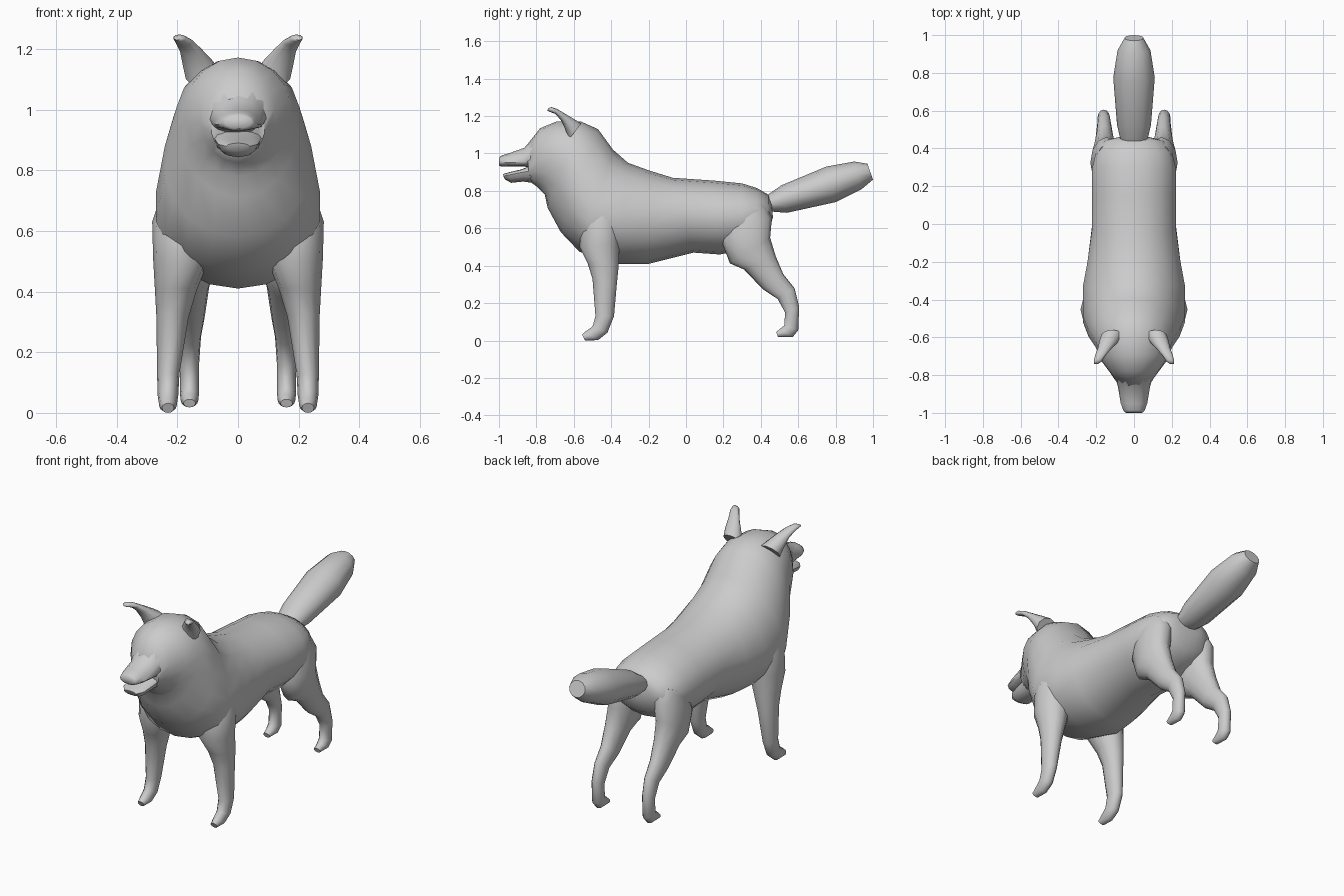
import bpy, bmesh
from math import sin, cos, pi, radians


def loft(name, rings, sides=14, mirror=False):
    """Skin rings: ((y,z) one edge, (y,z) opposite edge, centre x, half width, widest fraction)."""
    bm = bmesh.new()
    loops = []
    for (ya, za), (yb, zb), xc, w, f in rings:
        loop = []
        for i in range(sides):
            a = 2 * pi * i / sides
            c = cos(a)
            t = f * (1 - c) if c > 0 else f - (1 - f) * c
            loop.append(bm.verts.new((xc + w * sin(a), ya + (yb - ya) * t, za + (zb - za) * t)))
        loops.append(loop)
    for p, q in zip(loops, loops[1:]):
        for i in range(sides):
            j = (i + 1) % sides
            bm.faces.new((p[i], p[j], q[j], q[i]))
    bm.faces.new(loops[0])
    bm.faces.new(loops[-1])
    bmesh.ops.recalc_face_normals(bm, faces=bm.faces)
    mesh = bpy.data.meshes.new(name)
    bm.to_mesh(mesh)
    bm.free()
    ob = bpy.data.objects.new(name, mesh)
    bpy.context.collection.objects.link(ob)
    bpy.ops.object.select_all(action='DESELECT')
    ob.select_set(True)
    bpy.context.view_layer.objects.active = ob
    bpy.ops.object.shade_smooth_by_angle(angle=radians(55))
    if mirror:
        m = ob.modifiers.new("mirror", 'MIRROR')
        m.use_mirror_merge = False
    return ob


# Torso, neck and head in one skin, rump to muzzle
loft("body", [
    ((.455, .75), (.465, .66), 0, .08, .5),
    ((.44, .78), (.44, .57), 0, .16, .5),
    ((.38, .815), (.38, .52), 0, .205, .5),
    ((.30, .84), (.29, .48), 0, .225, .5),
    ((.15, .855), (.18, .46), 0, .225, .5),
    ((-.07, .87), (.04, .47), 0, .225, .5),
    ((-.20, .91), (-.20, .41), 0, .25, .52),
    ((-.31, .95), (-.36, .41), 0, .275, .56),
    ((-.39, 1.02), (-.57, .475), 0, .275, .65),
    ((-.47, 1.13), (-.67, .58), 0, .245, .55),
    ((-.56, 1.17), (-.74, .71), 0, .205, .42),
    ((-.69, 1.172), (-.755, .78), 0, .175, .45),
    ((-.78, 1.135), (-.80, .825), 0, .125, .5),
    ((-.855, 1.04), (-.835, .85), 0, .088, .55),
], sides=18)

# Upper muzzle and lower jaw with an open mouth between
loft("snout", [
    ((-.81, 1.09), (-.81, .91), 0, .10, .6),
    ((-.865, 1.03), (-.86, .93), 0, .085, .75),
    ((-.95, 1.0), (-.95, .93), 0, .07, .7),
    ((-.985, .99), (-.99, .93), 0, .056, .6),
    ((-.998, .98), (-1.0, .937), 0, .045, .5),
], sides=12)
loft("lower_jaw", [
    ((-.82, .94), (-.80, .84), 0, .08, .3),
    ((-.88, .915), (-.87, .85), 0, .074, .25),
    ((-.945, .90), (-.935, .843), 0, .065, .25),
    ((-.98, .89), (-.97, .863), 0, .038, .4),
], sides=12)

# Ears curling forward and outward
loft("ears", [
    ((-.56, 1.16), (-.63, 1.07), .115, .06, .5),
    ((-.60, 1.185), (-.645, 1.13), .135, .05, .5),
    ((-.65, 1.215), (-.67, 1.18), .157, .036, .5),
    ((-.69, 1.238), (-.70, 1.212), .178, .029, .5),
    ((-.72, 1.248), (-.735, 1.225), .193, .021, .5),
    ((-.735, 1.243), (-.742, 1.23), .20, .012, .5),
], sides=10, mirror=True)

# Front legs, shoulder to toe
loft("front_legs", [
    ((-.53, .72), (-.36, .74), .175, .075, .5),
    ((-.56, .62), (-.345, .64), .185, .098, .5),
    ((-.57, .50), (-.355, .52), .187, .093, .5),
    ((-.525, .41), (-.36, .40), .205, .069, .5),
    ((-.50, .33), (-.37, .30), .216, .053, .5),
    ((-.484, .13), (-.385, .13), .23, .037, .5),
    ((-.50, .075), (-.42, .042), .231, .034, .5),
    ((-.54, .046), (-.47, .002), .231, .029, .5),
    ((-.556, .032), (-.54, 0), .231, .02, .5),
], sides=12, mirror=True)

# Hind legs, thigh to toe
loft("hind_legs", [
    ((.22, .66), (.42, .73), .14, .065, .5),
    ((.19, .53), (.46, .66), .145, .086, .5),
    ((.235, .412), (.45, .55), .152, .076, .5),
    ((.31, .38), (.48, .45), .155, .06, .5),
    ((.41, .275), (.52, .355), .156, .046, .5),
    ((.49, .222), (.58, .28), .158, .036, .5),
    ((.53, .15), (.605, .18), .16, .032, .5),
    ((.525, .08), (.60, .055), .16, .032, .5),
    ((.505, .065), (.57, .018), .16, .029, .5),
    ((.482, .045), (.492, .018), .16, .02, .5),
], sides=12, mirror=True)

# Bushy raised tail
loft("tail", [
    ((.43, .775), (.45, .69), 0, .07, .5),
    ((.51, .83), (.54, .683), 0, .09, .5),
    ((.75, .93), (.80, .74), 0, .11, .5),
    ((.90, .957), (.94, .81), 0, .087, .5),
    ((.97, .945), (1.0, .86), 0, .05, .5),
], sides=12)
